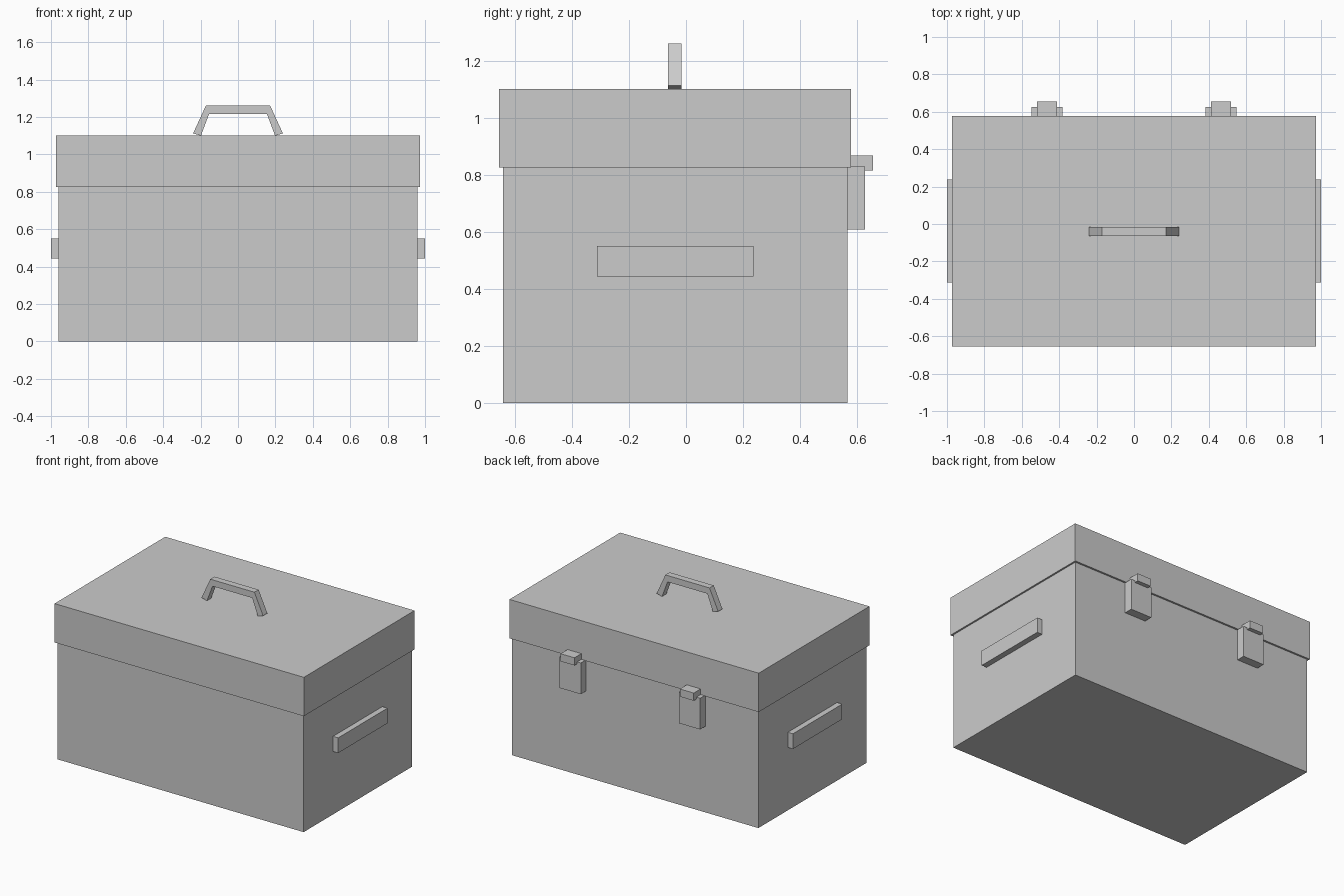
import bpy, bmesh

if "Cube" in bpy.data.objects:
    bpy.data.objects.remove(bpy.data.objects["Cube"])


def make_object(name, bm):
    bmesh.ops.recalc_face_normals(bm, faces=bm.faces)
    mesh = bpy.data.meshes.new(name)
    bm.to_mesh(mesh)
    bm.free()
    obj = bpy.data.objects.new(name, mesh)
    bpy.context.collection.objects.link(obj)
    return obj


def box(name, x, y, z):
    """Box from (min, max) ranges on each axis."""
    bm = bmesh.new()
    bmesh.ops.create_cube(bm, size=1)
    for v in bm.verts:
        v.co = [(lo + hi) / 2 + c * (hi - lo) for c, (lo, hi) in zip(v.co, (x, y, z))]
    return make_object(name, bm)


def panel(name, corners):
    bm = bmesh.new()
    bm.faces.new([bm.verts.new(c) for c in corners])
    mesh = bpy.data.meshes.new(name)
    bm.to_mesh(mesh)
    bm.free()
    bpy.context.collection.objects.link(bpy.data.objects.new(name, mesh))


# Chest body and overhanging lid
box("body", (-0.96, 0.96), (-0.64, 0.565), (0, 0.829))
box("lid", (-0.972, 0.972), (-0.655, 0.578), (0.826, 1.10))

# Flat panels lying on the lid and on the back
panel("lid_panel", [(-0.328, -0.363, 1.101), (0.328, -0.363, 1.101),
                    (0.328, 0.294, 1.101), (-0.328, 0.294, 1.101)])
panel("back_panel", [(0.275, 0.566, 0.16), (-0.275, 0.566, 0.16),
                     (-0.275, 0.566, 0.71), (0.275, 0.566, 0.71)])

# Carry handle: mirrored profile extruded along y
half = [(0.24, 1.112), (0.172, 1.26), (0.155, 1.215), (0.198, 1.10)]
outer, inner = half[:2], half[2:]
profile = outer + [(-x, z) for x, z in reversed(outer)]
profile += [(-x, z) for x, z in reversed(inner)] + inner
bm = bmesh.new()
face = bm.faces.new([bm.verts.new((x, -0.063, z)) for x, z in profile])
ext = bmesh.ops.extrude_face_region(bm, geom=[face])
bmesh.ops.translate(bm, vec=(0, 0.047, 0),
                    verts=[g for g in ext["geom"] if isinstance(g, bmesh.types.BMVert)])
make_object("carry_handle", bm)

# Side grips and back latches, one per side
for side, s in (("left", -1), ("right", 1)):
    box(f"side_grip_{side}", sorted((s * 0.955, s * 1.0)), (-0.312, 0.237), (0.443, 0.55))
    c = s * 0.465
    box(f"latch_plate_{side}", (c - 0.083, c + 0.083), (0.566, 0.626), (0.608, 0.828))
    box(f"latch_hook_{side}", (c - 0.054, c + 0.054), (0.576, 0.655), (0.814, 0.868))
